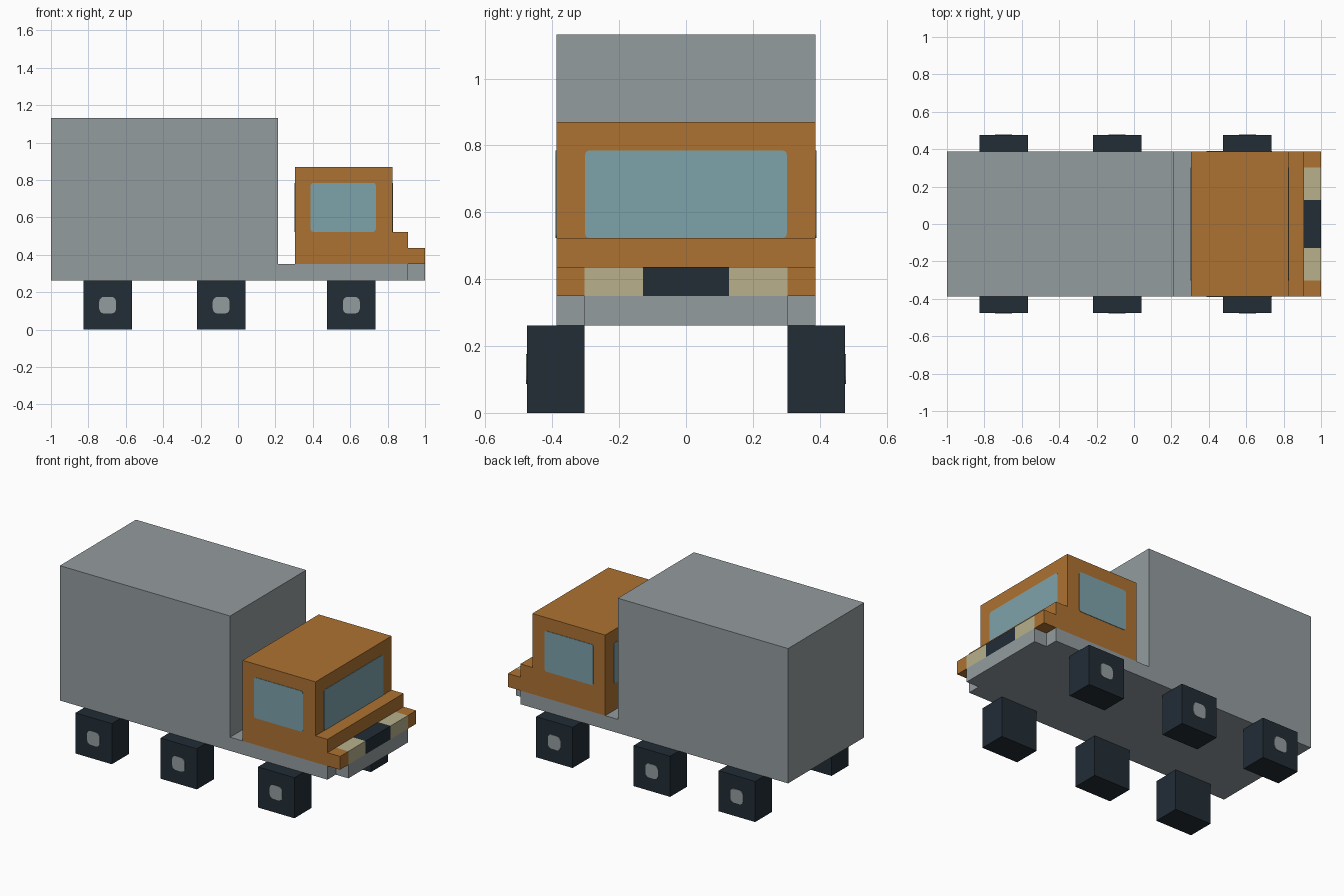
import bpy
import bmesh
from mathutils import Matrix, Vector

old = bpy.data.objects.get("Cube")
if old:
    bpy.data.objects.remove(old, do_unlink=True)


def linear(c):
    c /= 255
    return c / 12.92 if c <= 0.04045 else ((c + 0.055) / 1.055) ** 2.4


def material(name, *rgb):
    mat = bpy.data.materials.new(name)
    mat.use_nodes = True
    color = [linear(c) for c in rgb] + [1]
    mat.diffuse_color = color
    mat.node_tree.nodes["Principled BSDF"].inputs["Base Color"].default_value = color
    return mat


GREY = material("light grey", 148, 156, 159)
ORANGE = material("burnt orange", 174, 114, 50)
DARK = material("dark slate", 34, 45, 54)
GLASS = material("window blue", 125, 163, 170)
CREAM = material("lamp cream", 184, 176, 140)

HALF_WIDTH = 0.388


def finish(bm, name, *mats):
    bmesh.ops.recalc_face_normals(bm, faces=bm.faces)
    mesh = bpy.data.meshes.new(name)
    bm.to_mesh(mesh)
    bm.free()
    for mat in mats:
        mesh.materials.append(mat)
    obj = bpy.data.objects.new(name, mesh)
    bpy.context.collection.objects.link(obj)
    return obj


def box_mesh(low, high):
    low, high = Vector(low), Vector(high)
    bm = bmesh.new()
    bmesh.ops.create_cube(bm, size=1, matrix=Matrix.Translation((low + high) / 2)
                          @ Matrix.Diagonal((*(high - low), 1)))
    return bm


def box(name, low, high, mat):
    return finish(box_mesh(low, high), name, mat)


def plate(name, center, size, axis, radius, mat):
    """Thin panel with rounded corners, facing along the given axis."""
    center, half = Vector(center), Vector(size) / 2
    half[axis] = 0.003
    bm = box_mesh(center - half, center + half)
    edges = [e for e in bm.edges
             if abs((e.verts[0].co - e.verts[1].co)[axis]) > 0.001]
    bmesh.ops.bevel(bm, geom=edges, offset=radius, segments=3,
                    profile=0.5, affect="EDGES")
    return finish(bm, name, mat)


def side_profile(points):
    """Extrude an x-z outline across the full width."""
    bm = bmesh.new()
    face = bm.faces.new([bm.verts.new((x, -HALF_WIDTH, z)) for x, z in points])
    extruded = bmesh.ops.extrude_face_region(bm, geom=[face])["geom"]
    verts = [g for g in extruded if isinstance(g, bmesh.types.BMVert)]
    bmesh.ops.translate(bm, verts=verts, vec=(0, 2 * HALF_WIDTH, 0))
    return bm


# Cargo box and chassis in one outline
finish(side_profile([(-1, 0.262), (0.91, 0.262), (0.91, 0.35), (0.215, 0.35),
                     (0.215, 1.132), (-1, 1.132)]), "cargo_box_and_chassis", GREY)

# Front bumper
box("front_bumper", (0.91, -0.303, 0.262), (1, 0.303, 0.35), GREY)

# Stepped cab, with lamps and grille coloured on the nose
cab = side_profile([(0.305, 0.35), (1, 0.35), (1, 0.436), (0.91, 0.436),
                    (0.91, 0.522), (0.825, 0.522), (0.825, 0.87), (0.305, 0.87)])
cuts = [((0.91, 0, 0), (1, 0, 0))]
cuts += [((0, y, 0), (0, 1, 0)) for y in (-0.303, -0.128, 0.128, 0.303)]
for co, normal in cuts:
    nose = [f for f in cab.faces if f.calc_center_median().x > 0.9
            or abs(f.normal.z) > 0.9 or abs(f.normal.y) > 0.9]
    geom = set(nose) | {e for f in nose for e in f.edges} | {v for f in nose for v in f.verts}
    bmesh.ops.bisect_plane(cab, geom=list(geom), plane_co=co, plane_no=normal)
for f in cab.faces:
    c = f.calc_center_median()
    if c.x > 0.92 and c.z < 0.45 and abs(c.y) < 0.3:
        f.material_index = 2 if abs(c.y) < 0.128 else 1
finish(cab, "cab", ORANGE, CREAM, DARK)

# Windows
plate("windscreen", (0.825, 0, 0.654), (0, 0.604, 0.262), 0, 0.014, GLASS)
plate("rear_window", (0.305, 0, 0.654), (0, 0.604, 0.262), 0, 0.014, GLASS)

for side, label in ((-1, "right"), (1, "left")):
    plate(f"{label}_side_window", (0.5625, side * HALF_WIDTH, 0.654),
          (0.348, 0, 0.262), 1, 0.014, GLASS)
    # Square wheels with rounded hub caps on the outside
    for x, place in ((-0.697, "rear"), (-0.09, "middle"), (0.606, "front")):
        ys = sorted((side * 0.303, side * 0.476))
        box(f"{place}_{label}_wheel", (x - 0.13, ys[0], 0), (x + 0.13, ys[1], 0.262), DARK)
        plate(f"{place}_{label}_hub", (x, side * 0.476, 0.131),
              (0.09, 0, 0.09), 1, 0.026, GREY)
